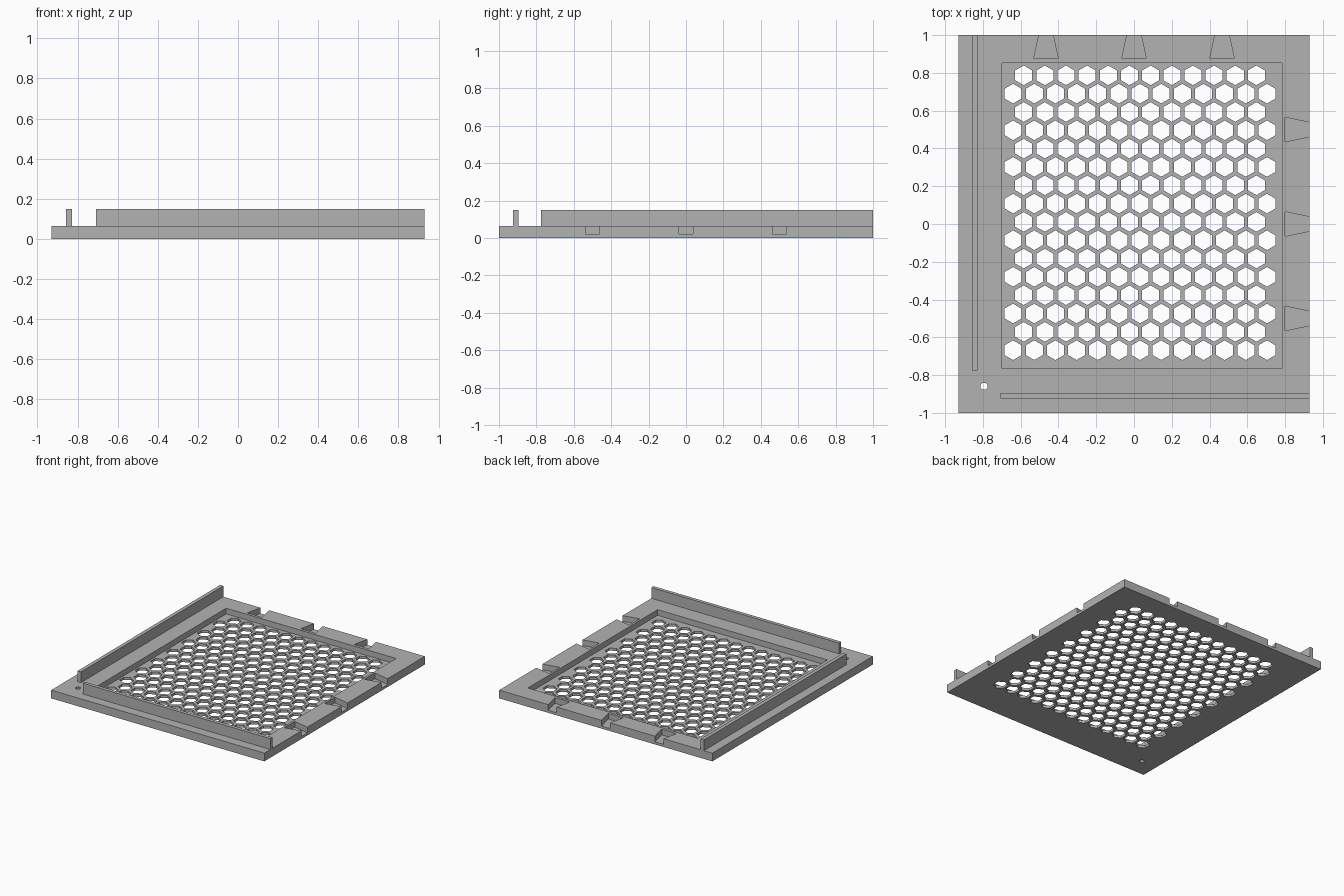
import bpy, bmesh
from math import sin, cos, pi
from mathutils import Matrix

default = bpy.data.objects.get("Cube")
if default:
    bpy.data.objects.remove(default, do_unlink=True)

GREY = (0.45, 0.45, 0.45, 1.0)
grey = bpy.data.materials.new("light grey")
grey.use_nodes = True
grey.diffuse_color = GREY
grey.node_tree.nodes["Principled BSDF"].inputs["Base Color"].default_value = GREY

HALF_X, HALF_Y = 0.93, 1.0
FLOOR, PLATE_TOP, RIB_TOP = 0.02, 0.065, 0.15


def prism(bm, outline, z0, z1):
    """Extrude a counter-clockwise outline from z0 to z1."""
    low = [bm.verts.new((x, y, z0)) for x, y in outline]
    high = [bm.verts.new((x, y, z1)) for x, y in outline]
    bm.faces.new(low[::-1])
    bm.faces.new(high)
    n = len(outline)
    for i in range(n):
        j = (i + 1) % n
        bm.faces.new((low[i], low[j], high[j], high[i]))


def rect(x0, x1, y0, y1):
    return [(x0, y0), (x1, y0), (x1, y1), (x0, y1)]


def polygon(cx, cy, r, n, turn):
    return [(cx + r * cos(turn + 2 * pi * i / n),
             cy + r * sin(turn + 2 * pi * i / n)) for i in range(n)]


def make(name, prisms):
    bm = bmesh.new()
    for outline, z0, z1 in prisms:
        prism(bm, outline, z0, z1)
    bmesh.ops.recalc_face_normals(bm, faces=bm.faces)
    mesh = bpy.data.meshes.new(name)
    bm.to_mesh(mesh)
    bm.free()
    mesh.materials.append(grey)
    obj = bpy.data.objects.new(name, mesh)
    bpy.context.collection.objects.link(obj)
    return obj


def carve(target, cutter):
    cutter.hide_render = True
    mod = target.modifiers.new("carve", 'BOOLEAN')
    mod.operation = 'DIFFERENCE'
    mod.solver = 'EXACT'
    mod.object = cutter
    bpy.context.view_layer.objects.active = target
    bpy.ops.object.modifier_apply(modifier=mod.name)
    bpy.data.objects.remove(cutter, do_unlink=True)


def dovetail(cx, cy, depth, quarter_turns):
    """Slot opening outward along +y, wide at its inner end."""
    inner, edge, extra = 0.065, 0.0375, 0.02
    outer = edge - (inner - edge) * extra / depth
    pts = [(-inner, -depth), (inner, -depth), (outer, extra), (-outer, extra)]
    for _ in range(quarter_turns):
        pts = [(y, -x) for x, y in pts]
    return [(cx + x, cy + y) for x, y in pts]


# Base plate
plate = make("base_plate", [(rect(-HALF_X, HALF_X, -HALF_Y, HALF_Y), 0, PLATE_TOP)])

# Shallow recess and the dovetail slots on the back and left edges
pockets = [rect(-0.70, 0.783, -0.765, 0.853)]
for i in (-1, 0, 1):
    pockets.append(dovetail(0.466 * i, HALF_Y, 0.125, 0))
    pockets.append(dovetail(HALF_X, 0.5 * i, 0.13, 1))
carve(plate, make("pocket_cutter", [(p, FLOOR, 0.2) for p in pockets]))

# Honeycomb grille and the small corner hole
PITCH, ROW = 0.112, 0.097
holes = [polygon(-0.794, -0.859, 0.02, 8, pi / 8)]
for row in range(16):
    count = 13 - row % 2
    for col in range(count):
        x = 0.032 + (col - (count - 1) / 2) * PITCH
        holes.append(polygon(x, -0.668 + row * ROW, 0.052, 6, pi / 6))
carve(plate, make("hole_cutter", [(h, -0.1, 0.2) for h in holes]))

# Upright ribs along the right and front sides
make("right_rib", [(rect(-0.857, -0.828, -0.775, HALF_Y), PLATE_TOP, RIB_TOP)])
make("front_rib", [(rect(-0.708, HALF_X, -0.924, -0.896), PLATE_TOP, RIB_TOP)])
